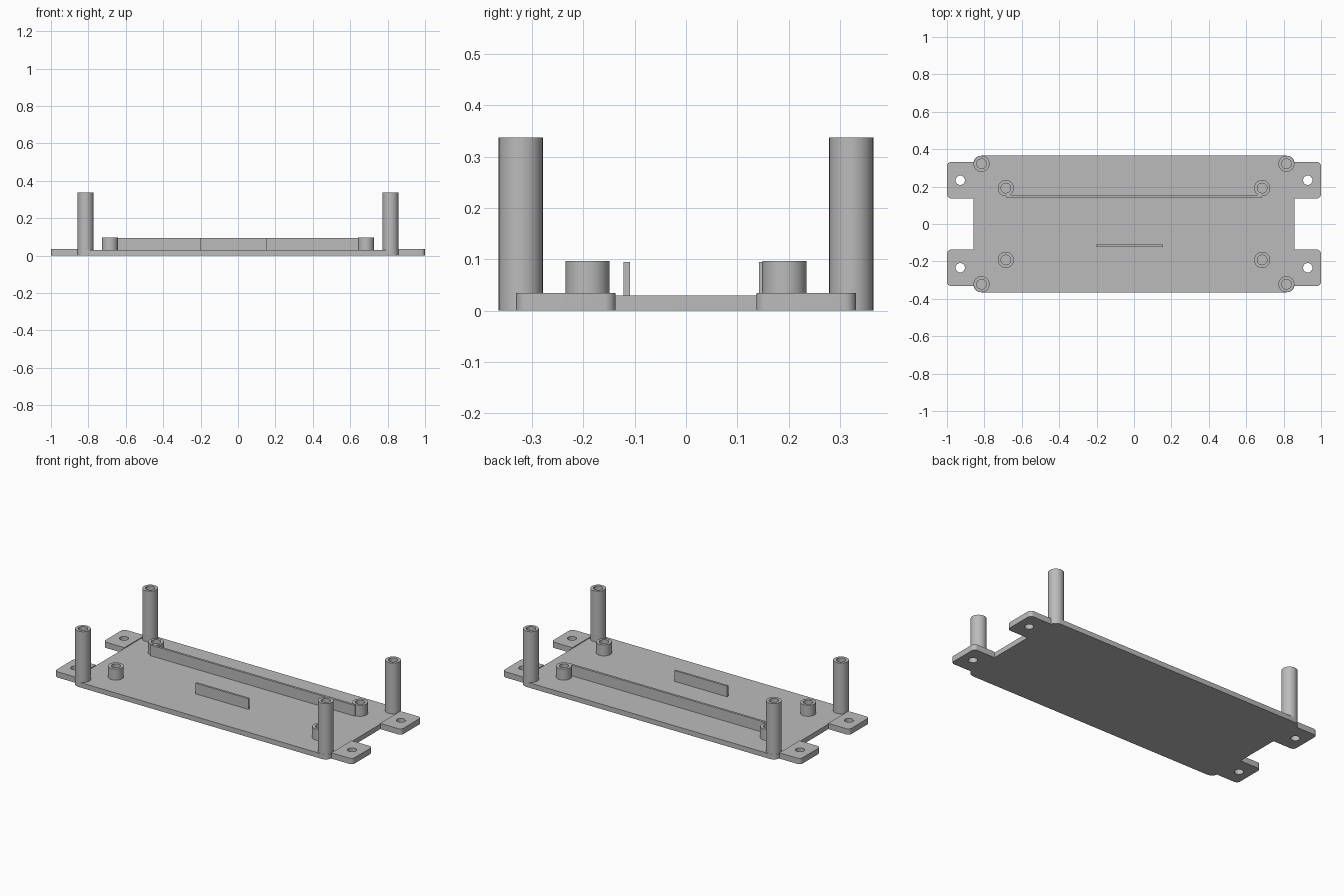
import bpy, bmesh, math

default = bpy.data.objects.get("Cube")
if default:
    bpy.data.objects.remove(default, do_unlink=True)

grey = bpy.data.materials.new("plain grey")
grey.use_nodes = True
colour = (0.5, 0.5, 0.5, 1)
grey.diffuse_color = colour
grey.node_tree.nodes["Principled BSDF"].inputs["Base Color"].default_value = colour

PLATE_TOP = 0.03


def finish(name, bm):
    bmesh.ops.recalc_face_normals(bm, faces=bm.faces)
    mesh = bpy.data.meshes.new(name)
    bm.to_mesh(mesh)
    bm.free()
    mesh.materials.append(grey)
    ob = bpy.data.objects.new(name, mesh)
    bpy.context.collection.objects.link(ob)
    bpy.ops.object.select_all(action='DESELECT')
    ob.select_set(True)
    bpy.context.view_layer.objects.active = ob
    bpy.ops.object.shade_smooth_by_angle(angle=math.radians(30))
    return ob


def circle(cx, cy, r, n=40):
    return [(cx + r * math.cos(math.tau * i / n), cy + r * math.sin(math.tau * i / n))
            for i in range(n)]


def rounded_rect(x0, x1, y0, y1, radii, n=8):
    # radii run counter-clockwise from the +x +y corner
    corners = [(x1, y1, -1, -1), (x0, y1, 1, -1), (x0, y0, 1, 1), (x1, y0, -1, 1)]
    pts = []
    for k, ((x, y, sx, sy), r) in enumerate(zip(corners, radii)):
        if r == 0:
            pts.append((x, y))
            continue
        for i in range(n + 1):
            a = math.pi / 2 * (k + i / n)
            pts.append((x + sx * r + r * math.cos(a), y + sy * r + r * math.sin(a)))
    return pts


def slab(name, loops, z0, z1):
    # Outline plus optional hole loops, filled and extruded upward
    bm = bmesh.new()
    edges = []
    for loop in loops:
        vs = [bm.verts.new((x, y, z0)) for x, y in loop]
        edges += [bm.edges.new((vs[i - 1], vs[i])) for i in range(len(vs))]
    bmesh.ops.triangle_fill(bm, edges=edges, use_beauty=True)
    ext = bmesh.ops.extrude_face_region(bm, geom=bm.faces[:], use_keep_orig=True)
    top = [g for g in ext["geom"] if isinstance(g, bmesh.types.BMVert)]
    bmesh.ops.translate(bm, verts=top, vec=(0, 0, z1 - z0))
    return finish(name, bm)


def tube(name, x, y, top, r=0.043, bore=0.026):
    # Hollow post standing in the plate, the plate closing its bore
    return slab(name, [circle(x, y, r), circle(x, y, bore)], PLATE_TOP - 0.01, top)


# Base plate
slab("base_plate", [rounded_rect(-0.859, 0.859, -0.365, 0.365, [0.043] * 4)], 0, PLATE_TOP)

# Mounting tabs, tall posts and short standoffs at the four corners
for sx, side in ((1, "left"), (-1, "right")):
    for sy, end in ((1, "back"), (-1, "front")):
        tag = f"{end}_{side}"
        x0, x1 = sorted((sx * 0.858, sx * 1.0))
        y0, y1 = sorted((sy * 0.137, sy * 0.331))
        radii = [0.022, 0, 0, 0.022] if sx > 0 else [0, 0.022, 0.022, 0]
        slab(f"mounting_tab_{tag}",
             [rounded_rect(x0, x1, y0, y1, radii), circle(sx * 0.929, sy * 0.234, 0.025)],
             0, 0.035)
        tube(f"tall_post_{tag}", sx * 0.815, sy * 0.322, 0.338)
        tube(f"standoff_{tag}", sx * 0.685, sy * 0.192, 0.097)

# Upright ribs
square = [0] * 4
slab("long_rib", [rounded_rect(-0.685, 0.685, 0.142, 0.156, square)], PLATE_TOP - 0.01, 0.095)
slab("short_rib", [rounded_rect(-0.2, 0.155, -0.122, -0.109, square)], PLATE_TOP - 0.01, 0.095)
